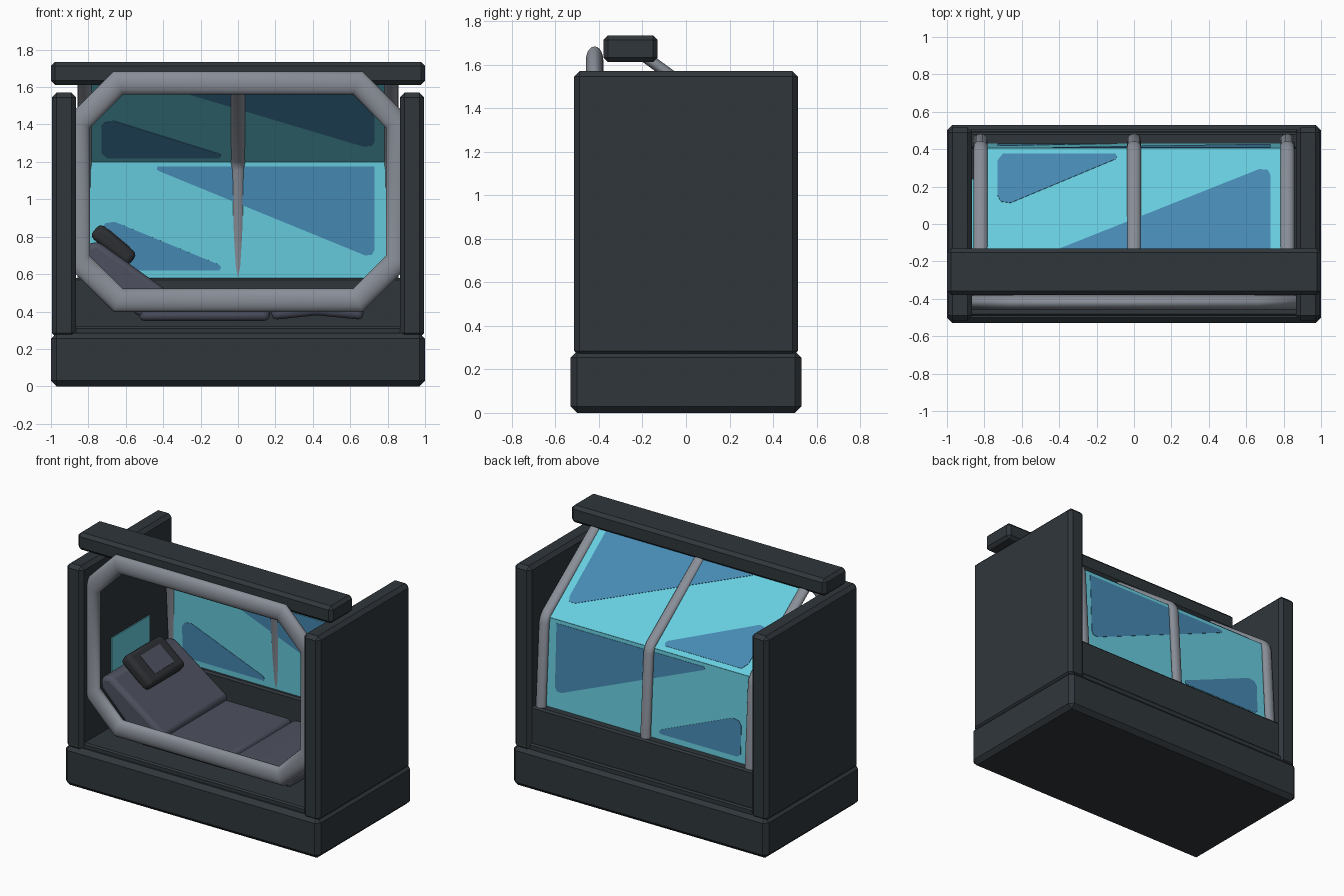
import bpy, bmesh, math
from mathutils import Vector

if "Cube" in bpy.data.objects:
    bpy.data.objects.remove(bpy.data.objects["Cube"])


def material(name, rgb):
    m = bpy.data.materials.new(name)
    m.diffuse_color = (*rgb, 1)
    m.use_nodes = True
    m.node_tree.nodes["Principled BSDF"].inputs["Base Color"].default_value = m.diffuse_color
    return m


BODY = material("dark body", (0.029, 0.037, 0.044))
METAL = material("grey metal", (0.25, 0.27, 0.31))
GLASS = material("cyan glass", (0.135, 0.61, 0.73))
SHINE = material("blue reflection", (0.062, 0.25, 0.45))
CUSHION = material("slate cushion", (0.075, 0.083, 0.115))
PAD = material("black pad", (0.025, 0.028, 0.032))


def finish(name, bm, mat, bevel=0, segments=1, smooth=None):
    bmesh.ops.recalc_face_normals(bm, faces=bm.faces)
    me = bpy.data.meshes.new(name)
    bm.to_mesh(me)
    bm.free()
    ob = bpy.data.objects.new(name, me)
    bpy.context.collection.objects.link(ob)
    me.materials.append(mat)
    if bevel:
        b = ob.modifiers.new("bevel", 'BEVEL')
        b.width, b.segments = bevel, segments
        b.limit_method = 'ANGLE'
        b.angle_limit = math.radians(25)
    if smooth:
        bpy.ops.object.select_all(action='DESELECT')
        ob.select_set(True)
        bpy.context.view_layer.objects.active = ob
        bpy.ops.object.shade_smooth_by_angle(angle=math.radians(smooth))
    return ob


def box(name, lo, hi, mat, **kw):
    bm = bmesh.new()
    bmesh.ops.create_cube(bm, size=1)
    for v in bm.verts:
        v.co = [l + (c + 0.5) * (h - l) for c, l, h in zip(v.co, lo, hi)]
    return finish(name, bm, mat, **kw)


def prism(name, points, offset, mat, **kw):
    """Extrude a flat polygon by the offset vector."""
    bm = bmesh.new()
    a = [bm.verts.new(p) for p in points]
    b = [bm.verts.new(Vector(p) + Vector(offset)) for p in points]
    bm.faces.new(a)
    bm.faces.new(b[::-1])
    n = len(a)
    for i in range(n):
        bm.faces.new((a[i], a[(i + 1) % n], b[(i + 1) % n], b[i]))
    return finish(name, bm, mat, **kw)


def tube(name, pts, axis, r_in, r_out, closed, mat, sides=20):
    """Sweep an ellipse along a planar path with mitred corners."""
    bm = bmesh.new()
    axis = Vector(axis)
    pts = [Vector(p) for p in pts]
    n = len(pts)
    rings = []
    for i, p in enumerate(pts):
        before = pts[i - 1] if closed or i else p
        after = pts[(i + 1) % n] if closed or i < n - 1 else p
        d1, d2 = (p - before).normalized(), (after - p).normalized()
        t = (d1 + d2).normalized()
        miter = 1 / max(t.dot(d2 if d2.length else d1), 0.3)
        side = t.cross(axis) * miter
        ring = []
        for k in range(sides):
            a = 2 * math.pi * k / sides
            ring.append(bm.verts.new(p + side * r_in * math.cos(a) + axis * r_out * math.sin(a)))
        rings.append(ring)
    for i in range(n if closed else n - 1):
        a, b = rings[i], rings[(i + 1) % n]
        for k in range(sides):
            j = (k + 1) % sides
            bm.faces.new((a[k], a[j], b[j], b[k]))
    if not closed:
        bm.faces.new(rings[0])
        bm.faces.new(rings[-1])
    return finish(name, bm, mat, smooth=50)


# Shell: base, floor, side walls, back wall and roof bar
box("base", (-1, -0.53, 0), (1, 0.53, 0.285), BODY, bevel=0.03)
box("floor", (-0.88, -0.49, 0.27), (0.88, 0.505, 0.32), BODY, bevel=0.01)
for side, x in (("left", -0.93), ("right", 0.93)):
    box(side + "_wall", (x - 0.065, -0.515, 0.26), (x + 0.065, 0.515, 1.57), BODY, bevel=0.025)
box("back_wall", (-0.88, 0.40, 0.30), (0.88, 0.49, 0.58), BODY, bevel=0.012)
box("roof_bar", (-1, -0.38, 1.612), (1, -0.13, 1.735), BODY, bevel=0.022)

# Octagonal front frame
loop = [(-0.64, 1.622), (0.64, 1.622), (0.852, 1.41), (0.852, 0.672),
        (0.64, 0.46), (-0.64, 0.46), (-0.852, 0.672), (-0.852, 1.41)]
tube("front_frame", [(x, -0.42, z) for x, z in loop], (0, 1, 0), 0.062, 0.04, True, METAL)

# Canopy struts
for name, x in (("left", -0.82), ("middle", 0), ("right", 0.82)):
    path = [(0.455, 0.56), (0.418, 1.16), (0.408, 1.19), (0.385, 1.22), (-0.2, 1.645)]
    tube(name + "_strut", [(x, y, z) for y, z in path], (1, 0, 0), 0.026, 0.037, False, METAL)


# Glass: y as a function of height on the lower and the sloping upper pane
def lower(z):
    return 0.43 - (z - 0.56) / 0.64 * 0.025


def upper(z):
    return 0.405 - (z - 1.2) / 0.75


def pane(name, outline, surface, thick, mat):
    n = Vector((0, 1, surface(0) - surface(1))).normalized()
    pts = [Vector((x, surface(z), z)) - n * thick / 2 for x, z in outline]
    return prism(name, pts, n * thick, mat)


def rect(z0, z1):
    return [(-0.82, z0), (0.82, z0), (0.82, z1), (-0.82, z1)]


pane("lower_glass", rect(0.56, 1.2), lower, 0.003, GLASS)
pane("upper_glass", rect(1.2, 1.65), upper, 0.003, GLASS)

# Blue reflections, visible from both sides of the glass
pane("lower_reflection_right", [(-0.43, 1.175), (0.73, 1.175), (0.73, 0.73), (0.715, 0.703),
                                (0.68, 0.70), (-0.42, 1.15), (-0.435, 1.16)], lower, 0.008, SHINE)
pane("lower_reflection_left", [(-0.73, 0.84), (-0.71, 0.872), (-0.66, 0.88), (-0.10, 0.65),
                               (-0.09, 0.635), (-0.10, 0.62), (-0.70, 0.62), (-0.73, 0.64)], lower, 0.008, SHINE)
pane("upper_reflection_right", [(-0.43, 1.63), (0.73, 1.63), (0.73, 1.31), (0.715, 1.288),
                                (0.67, 1.285), (-0.42, 1.61)], upper, 0.008, SHINE)
pane("upper_reflection_left", [(-0.73, 1.39), (-0.71, 1.415), (-0.66, 1.42), (-0.10, 1.245),
                               (-0.09, 1.235), (-0.10, 1.222), (-0.70, 1.222), (-0.73, 1.25)], upper, 0.008, SHINE)

# Screen on the inner wall at the head end
box("wall_screen", (-0.867, -0.19, 0.68), (-0.858, 0.24, 0.95), GLASS)

# Couch cushions, as side profiles extruded across the width
profiles = {
    "seat_cushion": [(-0.53, 0.35), (0.17, 0.35), (0.17, 0.445), (-0.53, 0.445)],
    "leg_cushion": [(0.18, 0.355), (0.42, 0.38), (0.67, 0.355), (0.67, 0.435), (0.42, 0.465), (0.18, 0.445)],
    "backrest": [(-0.53, 0.37), (-0.36, 0.40), (-0.32, 0.47), (-0.75, 0.775), (-0.82, 0.755), (-0.83, 0.68)],
}
for name, prof in profiles.items():
    prism(name, [(x, -0.37, z) for x, z in prof], (0, 0.74, 0), CUSHION, bevel=0.03, segments=3, smooth=40)

# Headrest with a lighter centre panel
rest = box("headrest", (-0.13, -0.2, -0.045), (0.13, 0.2, 0.045), PAD, bevel=0.03, segments=3, smooth=40)
panel = box("headrest_panel", (-0.075, -0.11, 0.04), (0.075, 0.11, 0.049), CUSHION)
for ob in (rest, panel):
    ob.location = (-0.665, 0, 0.755)
    ob.rotation_euler = (0, math.radians(40), 0)
